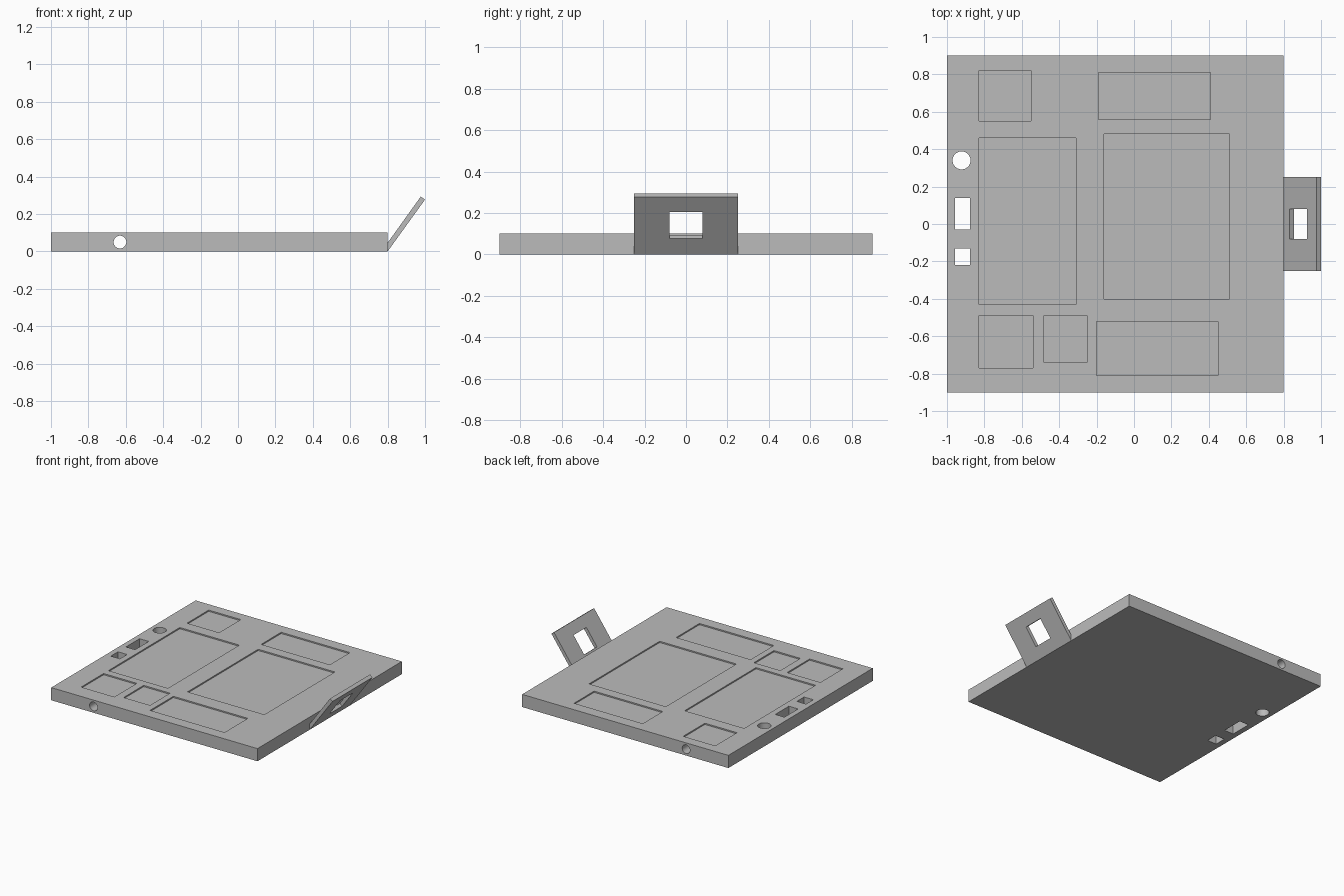
import bpy, bmesh, math
from mathutils import Matrix, Vector

cube = bpy.data.objects.get("Cube")
if cube:
    bpy.data.objects.remove(cube, do_unlink=True)

grey = bpy.data.materials.new("plain grey")
grey.use_nodes = True
colour = (0.5, 0.5, 0.5, 1)
grey.diffuse_color = colour
grey.node_tree.nodes["Principled BSDF"].inputs["Base Color"].default_value = colour


def add_box(bm, x0, x1, y0, y1, z0, z1, turn=Matrix()):
    size = Matrix.Diagonal((x1 - x0, y1 - y0, z1 - z0, 1))
    place = Matrix.Translation(((x0 + x1) / 2, (y0 + y1) / 2, (z0 + z1) / 2))
    bmesh.ops.create_cube(bm, size=1, matrix=turn @ place @ size)


def add_rod(bm, radius, depth, matrix):
    bmesh.ops.create_cone(bm, cap_ends=True, segments=48, radius1=radius,
                          radius2=radius, depth=depth, matrix=matrix)


def make_object(name, bm):
    bmesh.ops.recalc_face_normals(bm, faces=bm.faces)
    mesh = bpy.data.meshes.new(name)
    bm.to_mesh(mesh)
    bm.free()
    mesh.materials.append(grey)
    obj = bpy.data.objects.new(name, mesh)
    bpy.context.collection.objects.link(obj)
    return obj


def carve(obj, cutter):
    cutter.hide_render = True
    mod = obj.modifiers.new("cut", 'BOOLEAN')
    mod.operation, mod.solver, mod.object = 'DIFFERENCE', 'EXACT', cutter
    bpy.ops.object.select_all(action='DESELECT')
    bpy.context.view_layer.objects.active = obj
    obj.select_set(True)
    bpy.ops.object.modifier_apply(modifier=mod.name)
    bpy.data.objects.remove(cutter, do_unlink=True)
    bpy.ops.object.shade_smooth_by_angle(angle=math.radians(30))


# Base plate
THICK, RECESS = 0.1, 0.01
bm = bmesh.new()
add_box(bm, -1, 0.8, -0.9, 0.9, 0, THICK)
plate = make_object("base_plate", bm)

# Shallow pockets in the top: x range, y range
pockets = [
    (-0.83, -0.55, 0.55, 0.82),
    (-0.19, 0.41, 0.56, 0.81),
    (-0.83, -0.31, -0.43, 0.46),
    (-0.16, 0.51, -0.4, 0.48),
    (-0.83, -0.54, -0.77, -0.49),
    (-0.48, -0.25, -0.74, -0.49),
    (-0.2, 0.45, -0.81, -0.52),
]
bm = bmesh.new()
for pocket in pockets:
    add_box(bm, *pocket, THICK - RECESS, 0.2)

# Two rectangular slots and a round hole through the plate
for y0, y1 in ((-0.03, 0.14), (-0.22, -0.13)):
    add_box(bm, -0.957, -0.877, y0, y1, -0.1, 0.2)
add_rod(bm, 0.048, 0.4, Matrix.Translation((-0.922, 0.34, 0.05)))

# Long bore from front to back
add_rod(bm, 0.034, 2, Matrix.Translation((-0.631, 0, 0.05)) @ Matrix.Rotation(math.pi / 2, 4, 'X'))
carve(plate, make_object("plate_cutter", bm))

# Slanted side tab, extruded from its profile
profile = [(0.8, 0), (1, 0.277), (0.977, 0.293), (0.8, 0.046)]
bm = bmesh.new()
face = bm.faces.new([bm.verts.new((x, -0.25, z)) for x, z in profile])
side = bmesh.ops.extrude_face_region(bm, geom=[face])["geom"]
bmesh.ops.translate(bm, vec=Vector((0, 0.5, 0)),
                    verts=[v for v in side if isinstance(v, bmesh.types.BMVert)])
tab = make_object("side_tab", bm)

# Square window cut at right angles to the tab
slope = math.atan2(0.277, 0.2)
turn = Matrix.Translation((0.8, 0, 0)) @ Matrix.Rotation(-slope, 4, 'Y')
bm = bmesh.new()
add_box(bm, 0.093, 0.252, -0.08, 0.08, -0.05, 0.08, turn)
carve(tab, make_object("window_cutter", bm))
